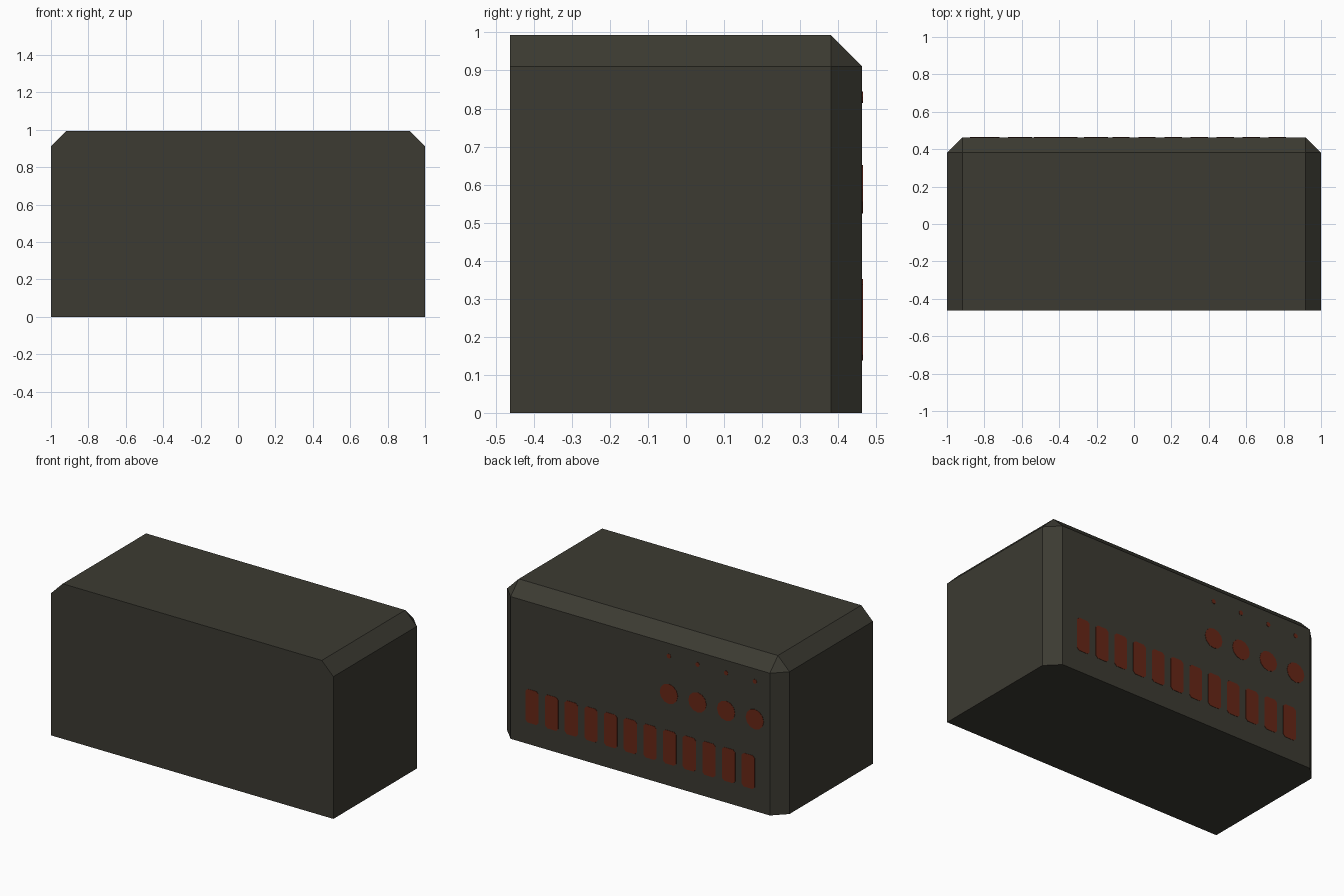
import bpy, bmesh, math

if "Cube" in bpy.data.objects:
    bpy.data.objects.remove(bpy.data.objects["Cube"])

W, D, H, C = 1.0, 0.463, 0.993, 0.082   # half width, half depth, height, chamfer


def material(name, rgb):
    m = bpy.data.materials.new(name)
    m.diffuse_color = (*rgb, 1)
    m.use_nodes = True
    m.node_tree.nodes["Principled BSDF"].inputs["Base Color"].default_value = m.diffuse_color
    return m


dark = material("dark olive grey", (0.045, 0.043, 0.032))
rust = material("rust red", (0.137, 0.020, 0.008))


def finish(bm, name, mat):
    bmesh.ops.recalc_face_normals(bm, faces=bm.faces)
    me = bpy.data.meshes.new(name)
    bm.to_mesh(me)
    bm.free()
    me.materials.append(mat)
    ob = bpy.data.objects.new(name, me)
    bpy.context.collection.objects.link(ob)
    return ob


# Cabinet body: chamfered on the top sides, top back and back corners
bm = bmesh.new()
bmesh.ops.create_cube(bm, size=1)
for v in bm.verts:
    v.co = (v.co.x * 2 * W, v.co.y * 2 * D, (v.co.z + 0.5) * H)


def chamfered(e):
    m = (e.verts[0].co + e.verts[1].co) / 2
    side, back, top = abs(m.x) > 0.9, m.y > D - 0.01, m.z > H - 0.01
    return side + back + top == 2 and m.z > 0.01


bmesh.ops.bevel(bm, geom=[e for e in bm.edges if chamfered(e)], offset=C,
                offset_type='OFFSET', segments=1, profile=0.5, affect='EDGES')
finish(bm, "cabinet_body", dark)


# Thin painted plates on the back panel
def plate(name, outline):
    bm = bmesh.new()
    f = bm.faces.new([bm.verts.new((x, D - 0.002, z)) for x, z in outline])
    r = bmesh.ops.extrude_face_region(bm, geom=[f])
    for v in r["geom"]:
        if isinstance(v, bmesh.types.BMVert):
            v.co.y += 0.004
    finish(bm, name, rust)


def disc(x, z, r, n):
    return [(x + r * math.cos(2 * math.pi * i / n), z + r * math.sin(2 * math.pi * i / n))
            for i in range(n)]


def slot(x, z, w, h, c):
    a, b = w / 2, h / 2
    return [(x + px, z + pz) for px, pz in (
        (a, b - c), (a - c, b), (c - a, b), (-a, b - c),
        (-a, c - b), (c - a, -b), (a - c, -b), (a, c - b))]


# Row of twelve slots
for i in range(12):
    plate(f"slot_{i + 1}", slot(-0.766 + i * 1.532 / 11, 0.245, 0.093, 0.215, 0.015))

# Four round dials with an indicator light above each
for i in range(4):
    x = -0.203 - 0.203 * i
    plate(f"dial_{i + 1}", disc(x, 0.588, 0.064, 12))
    plate(f"indicator_{i + 1}", disc(x, 0.83, 0.015, 8))
